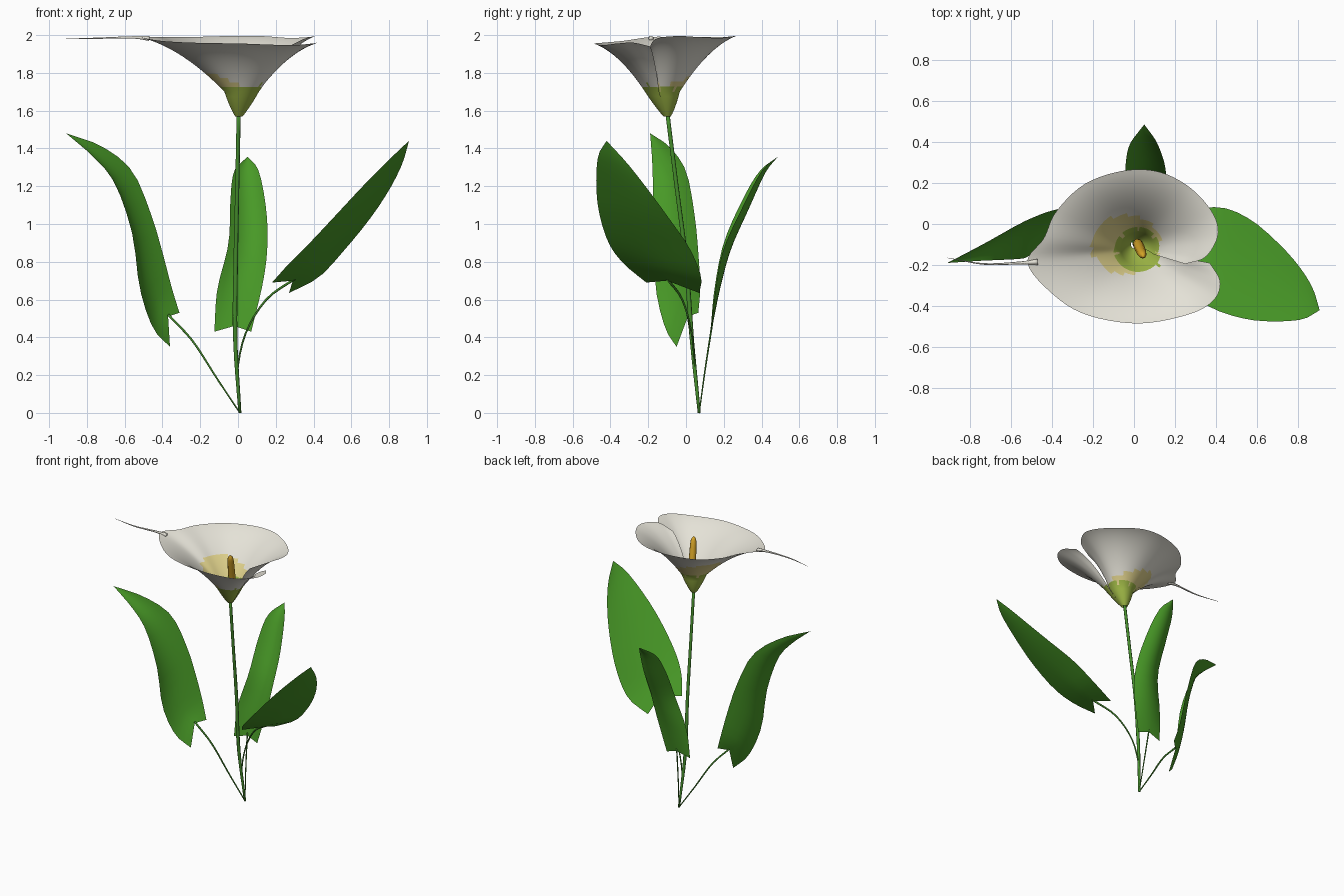
import bpy
import math
from mathutils import Vector

cube = bpy.data.objects.get("Cube")
if cube:
    bpy.data.objects.remove(cube, do_unlink=True)


def material(name, r, g, b):
    mat = bpy.data.materials.new(name)
    mat.use_nodes = True
    mat.diffuse_color = (r, g, b, 1)
    bsdf = mat.node_tree.nodes["Principled BSDF"]
    bsdf.inputs["Base Color"].default_value = (r, g, b, 1)
    bsdf.inputs["Roughness"].default_value = 0.7
    return mat


leaf_green = material("leaf green", 0.065, 0.32, 0.02)
stem_green = material("stem green", 0.06, 0.27, 0.025)
petal_white = material("petal cream white", 0.78, 0.76, 0.68)
throat_yellow = material("throat pale yellow", 0.74, 0.64, 0.26)
base_green = material("flower base lime", 0.34, 0.47, 0.06)
spadix_gold = material("spadix gold", 0.65, 0.36, 0.02)


def spline(points, count):
    """Sample a smooth curve that passes through all the points."""
    pts = [Vector(p) for p in points]
    pts = [2 * pts[0] - pts[1]] + pts + [2 * pts[-1] - pts[-2]]
    spans = len(pts) - 3
    out = []
    for k in range(count + 1):
        s = k / count * spans
        i = min(int(s), spans - 1)
        t = s - i
        a, b, c, d = pts[i:i + 4]
        out.append(0.5 * (2 * b + (c - a) * t + (2 * a - 5 * b + 4 * c - d) * t * t
                          + (3 * b - a - 3 * c + d) * t ** 3))
    return out


def build(name, rows, mats, closed=False, flip=False):
    """Skin a grid of rows; closed rows make a tube with capped ends."""
    cols = len(rows[0])
    verts = [v for row in rows for v in row]
    faces = []
    for i in range(len(rows) - 1):
        for j in range(cols if closed else cols - 1):
            k = (j + 1) % cols
            f = (i * cols + j, i * cols + k, (i + 1) * cols + k, (i + 1) * cols + j)
            faces.append(f[::-1] if flip else f)
    if closed:
        last = (len(rows) - 1) * cols
        faces.append(tuple(reversed(range(cols))))
        faces.append(tuple(range(last, last + cols)))
    mesh = bpy.data.meshes.new(name)
    mesh.from_pydata(verts, [], faces)
    for mat in mats:
        mesh.materials.append(mat)
    obj = bpy.data.objects.new(name, mesh)
    bpy.context.collection.objects.link(obj)
    mesh.shade_smooth()
    return obj


def tube(name, points, mat, sides=8, count=16):
    """Round tube along points of (x, y, z, radius)."""
    path = spline(points, count)
    centres = [p.to_3d() for p in path]
    rows = []
    for i, p in enumerate(path):
        tangent = centres[min(i + 1, count)] - centres[max(i - 1, 0)]
        turn = tangent.to_track_quat("Z", "Y")
        rows.append([])
        for j in range(sides):
            a = math.tau * j / sides
            offset = Vector((math.cos(a), math.sin(a), 0)) * max(p[3], 0.001)
            rows[-1].append(centres[i] + turn @ offset)
    return build(name, rows, [mat], closed=True)


def leaf(name, edge_a, edge_b, notch, keel, count=16, cols=8):
    """Blade between two edges, with a notched foot and a bent midrib."""
    side_a, side_b = spline(edge_a, count), spline(edge_b, count)
    notch_shift = Vector(notch) - (side_a[0] + side_b[0]) / 2
    rows = []
    for i, (a, b) in enumerate(zip(side_a, side_b)):
        u = i / count
        rows.append([])
        for j in range(cols + 1):
            v = abs(2 * j / cols - 1)
            p = a.lerp(b, j / cols)
            p += Vector(keel) * (1 - v * v) * math.sin(math.pi * u)
            p += notch_shift * (1 - v) * (1 - u) ** 4
            rows[-1].append(p)
    return build(name, rows, [leaf_green])


# Leaves
leaf("right_leaf",
     [(-.36, -.05, .35), (-.45, -.11, .45), (-.52, -.16, .66), (-.56, -.17, .95),
      (-.65, -.175, 1.21), (-.76, -.18, 1.35), (-.91, -.19, 1.48)],
     [(-.31, .065, .53), (-.35, .075, .66), (-.4, .065, .85), (-.46, .045, 1.05),
      (-.56, .0, 1.28), (-.72, -.09, 1.41), (-.91, -.19, 1.48)],
     (-.37, .01, .51), (-.03, .01, -.02))
leaf("left_leaf",
     [(.27, .07, .635), (.43, .08, .72), (.57, .02, .87), (.7, -.09, 1.03),
      (.8, -.2, 1.18), (.87, -.31, 1.32), (.905, -.42, 1.44)],
     [(.18, -.21, .69), (.27, -.33, .79), (.38, -.41, .9), (.53, -.46, 1.06),
      (.67, -.475, 1.21), (.82, -.465, 1.36), (.905, -.42, 1.44)],
     (.29, -.1, .7), (.01, 0, -.01))
leaf("back_leaf",
     [(-.125, .13, .43), (-.11, .15, .65), (-.05, .2, .9), (-.04, .3, 1.13),
      (-.02, .39, 1.28), (.05, .485, 1.355)],
     [(.07, .13, .43), (.13, .16, .68), (.155, .2, .87), (.15, .29, 1.07),
      (.11, .4, 1.28), (.05, .485, 1.355)],
     (-.02, .14, .46), (0, .04, -.02))

# Flower stem and leaf stalks
tube("flower_stem", [(.01, .07, 0, .008), (-.015, .03, .4, .012), (-.012, 0, .8, .012),
                     (-.004, -.05, 1.2, .011), (.004, -.1, 1.6, .011)], stem_green)
tube("right_leaf_stalk", [(.01, .07, 0, .004), (-.11, .05, .18, .005),
                          (-.24, .03, .38, .006), (-.37, .01, .52, .007)], stem_green, 6)
tube("left_leaf_stalk", [(.01, .07, 0, .005), (-.005, .05, .2, .005), (.04, .03, .42, .005),
                         (.15, -.02, .6, .006), (.3, -.1, .71, .007)], stem_green, 6)
tube("back_leaf_stalk", [(.01, .07, 0, .003), (-.005, .1, .22, .004),
                         (-.02, .14, .48, .005)], stem_green, 6)

# Trumpet-shaped flower: one sheet wrapped around, its two free edges overlapping
rim = spline([(.25, -.195, 1.93), (.35, -.16, 1.98), (.41, -.05, 1.995), (.38, .06, 1.99),
              (.27, .18, 1.985), (.12, .255, 1.995), (-.05, .26, 1.995), (-.24, .195, 1.99),
              (-.38, .06, 1.99), (-.44, -.07, 1.99), (-.52, -.187, 1.99), (-.41, -.33, 1.97),
              (-.24, -.44, 1.96), (.02, -.485, 1.955), (.27, -.44, 1.947),
              (.39, -.37, 1.955), (.42, -.28, 1.96), (.37, -.19, 1.94)], 90)
cup = [(0.005, -.1, 1.57, .02), (.008, -.105, 1.6, .04), (.014, -.115, 1.65, .068),
       (.02, -.125, 1.7, .092)]
rows = []
for ring in spline(cup, 6):
    rows.append([])
    for k, p in enumerate(rim):
        out = (p - Vector(cup[-1][:3])).to_2d().normalized().to_3d()
        tuck = 0.88 + 0.12 * min(1, k / 25)
        rows[-1].append(ring.to_3d() + out * ring[3] * tuck)
throat = rows[-1]
STEPS = 16
for i in range(1, STEPS + 1):
    f = i / STEPS
    rows.append([])
    for start, p in zip(throat, rim):
        q = start.lerp(p, f)
        q.z += (p.z - start.z) * 0.6 * f * (1 - f)
        rows[-1].append(q)
flower = build("flower_petal", rows, [petal_white, throat_yellow, base_green], flip=True)

# Lime foot with a wavy border, pale yellow throat, cream above
for face in flower.data.polygons:
    c = face.center
    wave = math.sin(7 * math.atan2(c.y + .12, c.x - .02))
    if c.z < 1.725 + 0.012 * wave:
        face.material_index = 2
    elif math.hypot((c.x + .04) / .17, (c.y + .1) / .145) < 1:
        face.material_index = 1

# Thin curled petal tip
tube("petal_tip", [(-.47, -.185, 1.982, .014), (-.56, -.19, 1.988, .007),
                   (-.73, -.195, 1.984, .004), (-.91, -.165, 1.98, .001)], petal_white, 6)

# Spadix
tube("spadix", [(.015, -.09, 1.62, .018), (.02, -.1, 1.74, .025), (.033, -.13, 1.86, .024),
                (.042, -.15, 1.93, .019), (.046, -.16, 1.955, .004)], spadix_gold, 10, 20)
